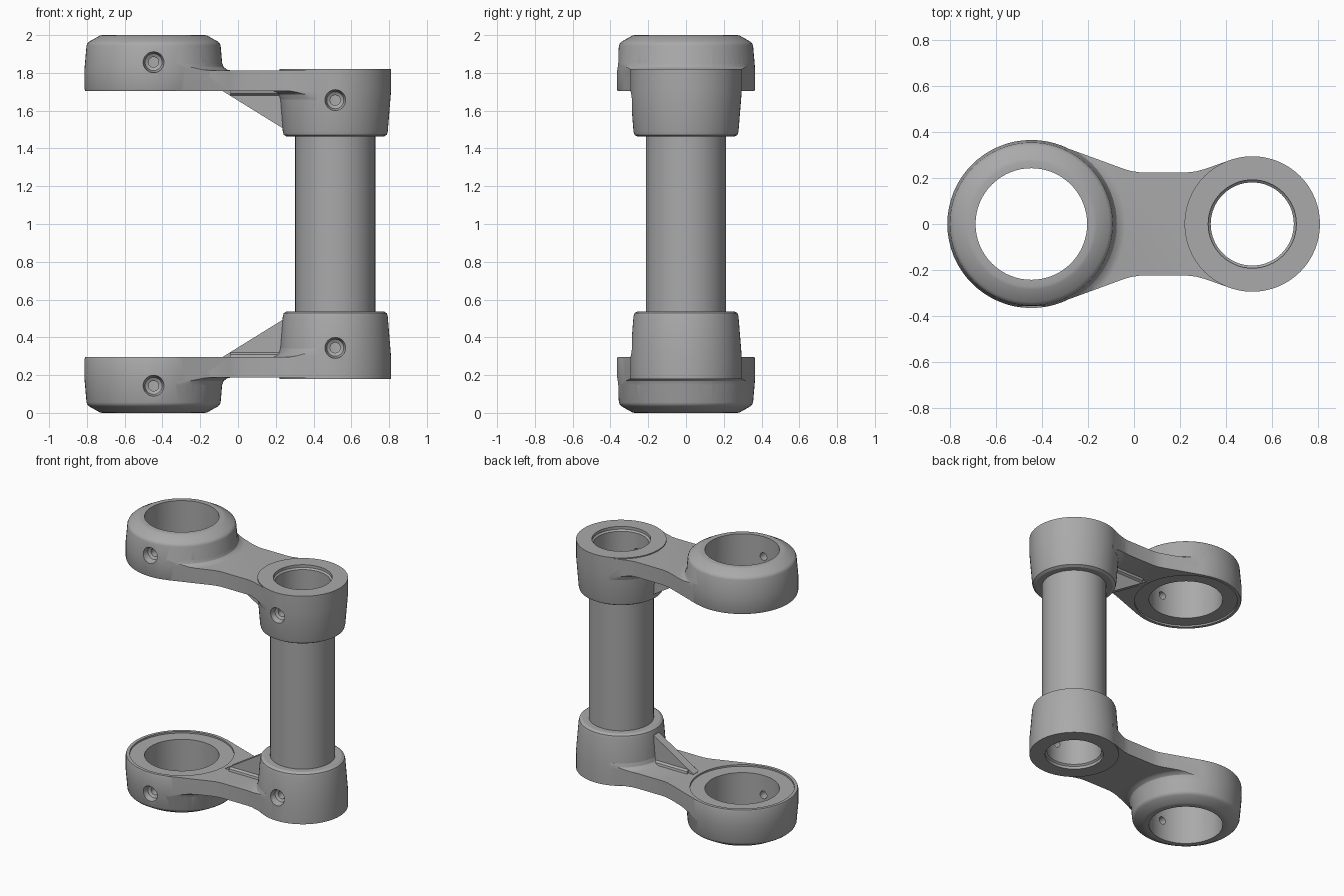
import bpy
import bmesh
from math import pi, radians
from mathutils import Matrix, Vector

cube = bpy.data.objects.get("Cube")
if cube:
    bpy.data.objects.remove(cube, do_unlink=True)

steel = bpy.data.materials.new("grey_steel")
steel.use_nodes = True
GREY = (0.4, 0.4, 0.4, 1)
steel.diffuse_color = GREY
steel.node_tree.nodes["Principled BSDF"].inputs["Base Color"].default_value = GREY

BIG_X, SMALL_X = -0.447, 0.515


def finish(name, bm):
    bmesh.ops.recalc_face_normals(bm, faces=bm.faces)
    mesh = bpy.data.meshes.new(name)
    bm.to_mesh(mesh)
    bm.free()
    mesh.materials.append(steel)
    obj = bpy.data.objects.new(name, mesh)
    bpy.context.collection.objects.link(obj)
    return obj


def lathe(name, profile, matrix, closed=False, steps=64):
    """Turn (radius, height) points about z, then place with matrix."""
    bm = bmesh.new()
    verts = [bm.verts.new((r, 0, z)) for r, z in profile]
    pairs = list(zip(verts, verts[1:]))
    if closed:
        pairs.append((verts[-1], verts[0]))
    edges = [bm.edges.new(p) for p in pairs]
    bmesh.ops.spin(bm, geom=verts + edges, cent=(0, 0, 0), axis=(0, 0, 1),
                   angle=2 * pi, steps=steps)
    bmesh.ops.remove_doubles(bm, verts=bm.verts, dist=1e-5)
    bm.transform(matrix)
    return finish(name, bm)


def prism(name, points, offset):
    """Extrude a flat outline along offset."""
    bm = bmesh.new()
    face = bm.faces.new([bm.verts.new(p) for p in points])
    new = bmesh.ops.extrude_face_region(bm, geom=[face])["geom"]
    bmesh.ops.translate(bm, vec=Vector(offset),
                        verts=[v for v in new if isinstance(v, bmesh.types.BMVert)])
    return finish(name, bm)


def combine(target, tool, operation):
    """Apply a boolean and discard the tool."""
    mod = target.modifiers.new("bool", "BOOLEAN")
    mod.operation, mod.solver, mod.object = operation, "EXACT", tool
    bpy.context.view_layer.update()
    depsgraph = bpy.context.evaluated_depsgraph_get()
    mesh = bpy.data.meshes.new_from_object(target.evaluated_get(depsgraph))
    target.modifiers.clear()
    target.data = mesh
    bpy.data.objects.remove(tool, do_unlink=True)


def smooth(obj):
    bpy.ops.object.select_all(action="DESELECT")
    obj.select_set(True)
    bpy.context.view_layer.objects.active = obj
    bpy.ops.object.shade_smooth_by_angle(angle=radians(28))


big = Matrix.Translation((BIG_X, 0, 0))
small = Matrix.Translation((SMALL_X, 0, 0))

# Large boss with tapered wall and chamfered crown
arm = lathe("upper_arm", [(0, 1.705), (0.362, 1.705), (0.366, 1.715), (0.366, 1.82),
                          (0.355, 1.945), (0.35, 1.957), (0.34, 1.966),
                          (0.285, 1.997), (0.272, 2.0), (0, 2.0)], big)

# Small boss with rounded lower rim
small_boss = lathe("small_boss", [(0, 1.82), (0.295, 1.82), (0.295, 1.70),
                                  (0.278, 1.49), (0.273, 1.472), (0.255, 1.462),
                                  (0, 1.462)], small)

# Waisted web joining the bosses
half = [(-0.326, 0.343), (-0.05, 0.242), (-0.015, 0.231), (0.025, 0.225),
        (0.235, 0.225), (0.27, 0.229), (0.31, 0.24), (0.415, 0.277)]
outline = half + [(x, -y) for x, y in reversed(half)]
web = prism("web", [(x, y, 1.705) for x, y in outline], (0, 0, 0.108))
clip = prism("clip", [(x, y, 1.75) for x, y in outline], (0, 0, 0.2))

# Fillets where the web meets each boss
fillet = lathe("fillet", [(0.3, 1.78), (0.41, 1.78), (0.41, 1.813), (0.39, 1.817),
                          (0.372, 1.83), (0.362, 1.855), (0.3, 1.87)], big, True)
combine(fillet, clip, "INTERSECT")
clip = prism("clip", [(x, y, 1.6) for x, y in outline], (0, 0, 0.2))
root = lathe("root", [(0.25, 1.76), (0.335, 1.76), (0.335, 1.705), (0.315, 1.698),
                      (0.3, 1.685), (0.292, 1.66), (0.25, 1.65)], small, True)
combine(root, clip, "INTERSECT")

# Thin gusset with a flared base
side = [(-0.08, 1.72), (-0.08, 1.703), (0.235, 1.508), (0.3, 1.508), (0.3, 1.72)]
rib = prism("rib", [(x, -0.03, z) for x, z in side], (0, 0.06, 0))
flare = [(-0.05, 1.71), (-0.045, 1.69), (-0.03, 1.68), (0.03, 1.68),
         (0.045, 1.69), (0.05, 1.71)]
rib_foot = prism("rib_foot", [(-0.04, y, z) for y, z in flare], (0.3, 0, 0))

for part in (small_boss, web, fillet, root, rib, rib_foot):
    combine(arm, part, "UNION")

# Bores, with a shallow recess on the large boss's flat side
cutters = [
    lathe("big_bore", [(0, 1.6), (0.34, 1.6), (0.34, 1.717), (0.243, 1.717),
                       (0.243, 2.1), (0, 2.1)], big),
    lathe("small_bore", [(0, 1.4), (0.181, 1.4), (0.181, 1.79), (0.192, 1.8),
                         (0.192, 1.9), (0, 1.9)], small),
]
# Countersunk set-screw holes through the front walls
for x, z, surface in ((BIG_X, 1.857, 0.361), (SMALL_X, 1.655, 0.29)):
    place = Matrix.Translation((x, 0, z)) @ Matrix.Rotation(pi / 2, 4, "X")
    cutters.append(lathe("screw_hole", [
        (0, 0.05), (0.027, 0.05), (0.027, surface - 0.05), (0.045, surface - 0.04),
        (0.056, surface), (0.056, 0.5), (0, 0.5)], place, steps=32))
for cutter in cutters:
    combine(arm, cutter, "DIFFERENCE")

# Lower arm is the upper one reflected about mid height
bm = bmesh.new()
bm.from_mesh(arm.data)
bm.transform(Matrix.Translation((0, 0, 2)) @ Matrix.Scale(-1, 4, (0, 0, 1)))
bmesh.ops.reverse_faces(bm, faces=bm.faces)
lower = finish("lower_arm", bm)

# Hollow tube between the small bosses
tube = lathe("connecting_tube", [(0.182, 0.5), (0.212, 0.5), (0.212, 1.5),
                                 (0.182, 1.5)], small, True)

for obj in (arm, lower, tube):
    smooth(obj)
